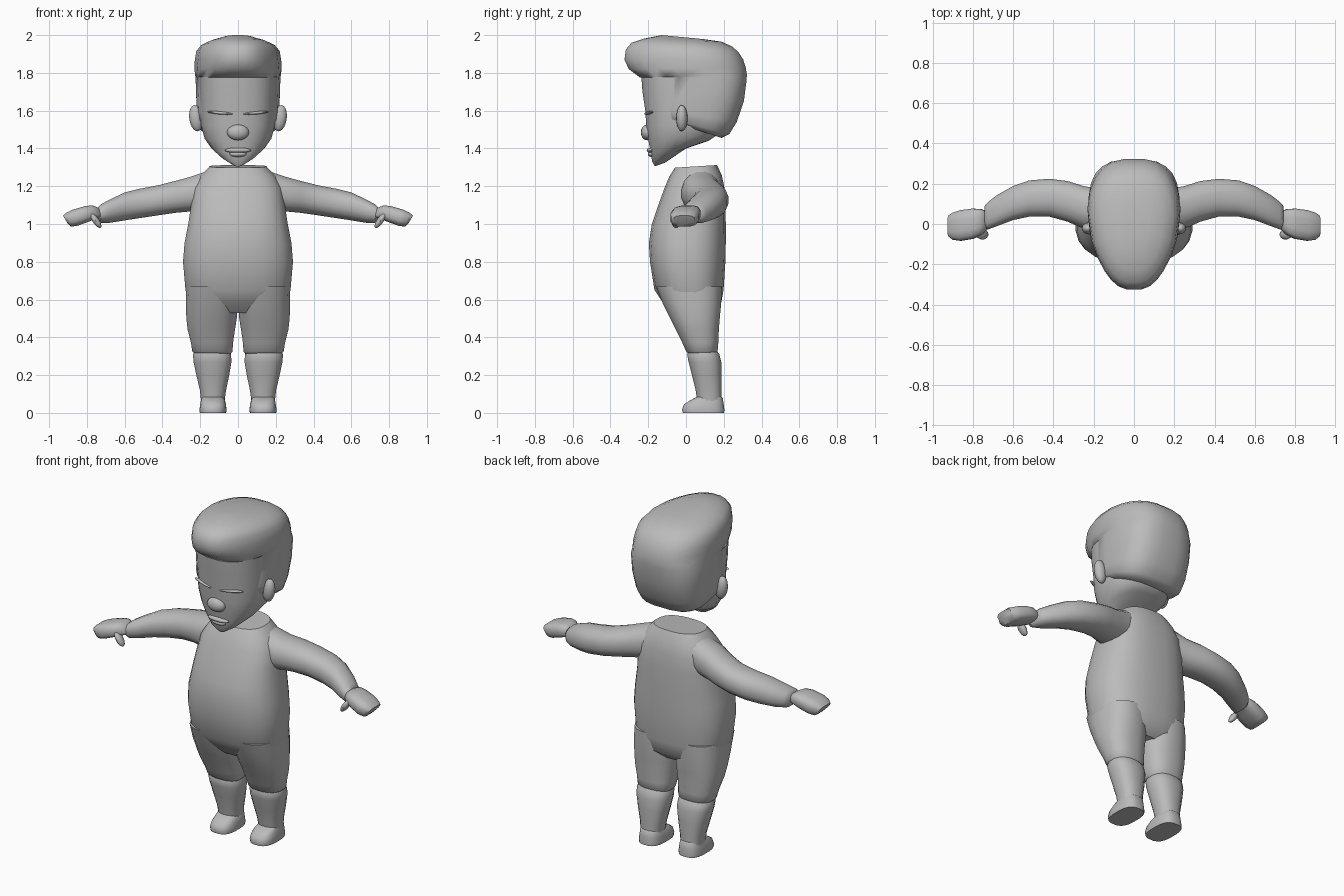
import bpy, bmesh, math
from mathutils import Vector, Matrix

GREY = bpy.data.materials.new("plain grey")
GREY.diffuse_color = (0.5, 0.5, 0.5, 1)


def finish(bm, name, mirror=False, angle=50):
    bmesh.ops.recalc_face_normals(bm, faces=bm.faces)
    me = bpy.data.meshes.new(name)
    bm.to_mesh(me)
    bm.free()
    me.materials.append(GREY)
    ob = bpy.data.objects.new(name, me)
    bpy.context.collection.objects.link(ob)
    if mirror:
        ob.modifiers.new("mirror", 'MIRROR').use_clip = False
    bpy.context.view_layer.objects.active = ob
    ob.select_set(True)
    bpy.ops.object.shade_smooth_by_angle(angle=math.radians(angle))
    ob.select_set(False)
    return ob


def loop(n, p):
    """Unit superellipse points."""
    for i in range(n):
        a = 2 * math.pi * (i + 0.5) / n
        c, s = math.cos(a), math.sin(a)
        yield (math.copysign(abs(c) ** (2 / p), c), math.copysign(abs(s) ** (2 / p), s))


def loft(name, rings, mirror=False, angle=50):
    bm = bmesh.new()
    rows = [[bm.verts.new(co) for co in r] for r in rings]
    n = len(rows[0])
    for a, b in zip(rows, rows[1:]):
        for i in range(n):
            j = (i + 1) % n
            bm.faces.new((a[i], a[j], b[j], b[i]))
    bm.faces.new(rows[0])
    bm.faces.new(rows[-1])
    return finish(bm, name, mirror, angle)


def level(zf, zb, x0, x1, yf, yb, p=2.4, taper=1.0, n=24):
    """Ring around z, tilted from front height zf to back height zb, front narrowed by taper."""
    cx, hx, cy, hy = (x0 + x1) / 2, (x1 - x0) / 2, (yf + yb) / 2, (yb - yf) / 2
    out = []
    for u, v in loop(n, p):
        w = 1 + (taper - 1) * max(0, -v)
        out.append((cx + hx * u * w, cy + hy * v, zf + (zb - zf) * (v + 1) / 2))
    return out


def across(x, y0, y1, z0, z1, p=2.3, n=16, lean=0.0):
    """Ring around x for arms and hands."""
    return [(x + lean * v, (y0 + y1) / 2 + (y1 - y0) / 2 * u, (z0 + z1) / 2 + (z1 - z0) / 2 * v)
            for u, v in loop(n, p)]


def ball(name, loc, size, rot=(0, 0, 0), mirror=False, seg=16):
    bm = bmesh.new()
    bmesh.ops.create_uvsphere(bm, u_segments=seg, v_segments=10, radius=1)
    m = Matrix.Translation(loc)
    for ang, ax in zip(rot, 'XYZ'):
        m = m @ Matrix.Rotation(ang, 4, ax)
    bm.transform(m @ Matrix.Diagonal((*size, 1)))
    return finish(bm, name, mirror)


# Torso with rounded belly and open collar
loft("torso", [level(zf, zb, -w, w, yf, yb, p) for zf, zb, w, yf, yb, p in (
    (.53, .53, .19, -.07, .14, 2.4), (.58, .57, .255, -.12, .185, 2.5),
    (.65, .65, .28, -.168, .20, 2.5), (.80, .80, .293, -.192, .21, 2.5),
    (.90, .90, .285, -.198, .212, 2.5), (1.0, 1.0, .265, -.182, .212, 2.6),
    (1.10, 1.10, .25, -.148, .21, 2.7), (1.19, 1.19, .235, -.115, .205, 2.7),
    (1.25, 1.26, .20, -.09, .19, 2.5), (1.298, 1.312, .15, -.06, .165, 2.5))], angle=40)

# Trouser legs
loft("trouser_leg", [level(z, z, a, b, yf, yb, 2.4, n=20) for z, a, b, yf, yb in (
    (.31, .04, .225, .015, .155), (.325, .028, .243, .0, .168), (.37, .025, .25, -.02, .172),
    (.44, .015, .268, -.055, .175), (.50, .005, .275, -.085, .18),
    (.58, .0, .277, -.125, .188), (.67, .005, .275, -.16, .19))], True)

# Lower legs
loft("lower_leg", [level(z, z, a, b, yf, yb, 2.4, n=16) for z, a, b, yf, yb in (
    (.05, .072, .195, .06, .19), (.12, .062, .203, .05, .19), (.20, .045, .222, .03, .19),
    (.27, .033, .237, .012, .188), (.31, .035, .24, .005, .178), (.34, .05, .225, .02, .155))], True)

# Shoes
loft("shoe", [level(zf, zb, a, b, yf, yb, 2.8, n=20) for zf, zb, a, b, yf, yb in (
    (.0, .0, .062, .203, -.018, .203), (.018, .018, .06, .205, -.022, .204),
    (.045, .05, .064, .20, -.012, .2), (.065, .08, .07, .195, .02, .195),
    (.085, .09, .08, .19, .055, .185))], True)

# Sleeves sweeping back then forward
loft("sleeve", [across(*r) for r in (
    (.14, -.02, .17, 1.08, 1.29), (.25, -.025, .19, 1.065, 1.252), (.33, .01, .215, 1.058, 1.23),
    (.42, .035, .226, 1.045, 1.207), (.52, .035, .218, 1.03, 1.188), (.60, .018, .19, 1.018, 1.168),
    (.68, -.012, .145, 1.005, 1.13), (.725, -.028, .11, 1.005, 1.105),
    (.742, -.02, .09, 1.02, 1.09))], True)

# Mitten hands
loft("hand", [across(*r, 3, 12, .012) for r in (
    (.725, -.02, .06, 1.035, 1.085), (.76, -.055, .075, 1.028, 1.1), (.80, -.075, .078, 1.012, 1.095),
    (.86, -.085, .07, .99, 1.078), (.895, -.08, .058, .985, 1.062), (.915, -.065, .045, 1.005, 1.045))], True)
ball("thumb", (.753, -.052, 1.018), (.018, .026, .046), (0, math.radians(35), 0), True, 10)

# Head and face
loft("face", [level(zf, zb, -w, w, yf, yb, 2.4) for zf, zb, w, yf, yb in (
    (1.305, 1.325, .025, -.165, -.11), (1.33, 1.40, .09, -.18, .0), (1.375, 1.44, .142, -.187, .12),
    (1.44, 1.47, .178, -.2, .165), (1.52, 1.52, .196, -.212, .18), (1.60, 1.60, .2, -.217, .19),
    (1.70, 1.70, .203, -.232, .19), (1.81, 1.81, .203, -.24, .19))])
ball("nose", (0, -.205, 1.485), (.058, .034, .042))
ball("upper_lip", (0, -.186, 1.39), (.07, .022, .014))
ball("lower_lip", (0, -.182, 1.37), (.045, .02, .015))
ball("closed_eye", (.095, -.197, 1.588), (.07, .014, .008), (0, math.radians(-5), math.radians(16)), True)
ball("ear", (.222, -.022, 1.56), (.036, .03, .07), (0, math.radians(8), 0), True)

# Hair shell with overhanging front quiff
loft("hair", [level(zf, zb, -w, w, yf, yb, p, t) for zf, zb, w, yf, yb, p, t in (
    (1.56, 1.455, .185, -.13, .19, 3, 1), (1.575, 1.475, .21, -.15, .23, 3, 1),
    (1.61, 1.54, .218, -.153, .27, 3, 1), (1.67, 1.65, .222, -.153, .308, 2.9, 1),
    (1.785, 1.76, .226, -.155, .322, 2.8, 1), (1.775, 1.79, .228, -.245, .324, 2.7, .85),
    (1.82, 1.83, .233, -.305, .318, 2.7, .72), (1.87, 1.87, .23, -.328, .305, 2.7, .66),
    (1.925, 1.91, .222, -.32, .28, 2.7, .66), (1.96, 1.94, .195, -.29, .245, 2.6, .7),
    (1.98, 1.965, .145, -.23, .19, 2.4, .8), (2.0, 1.978, .075, -.13, .1, 2.2, 1))], angle=60)
